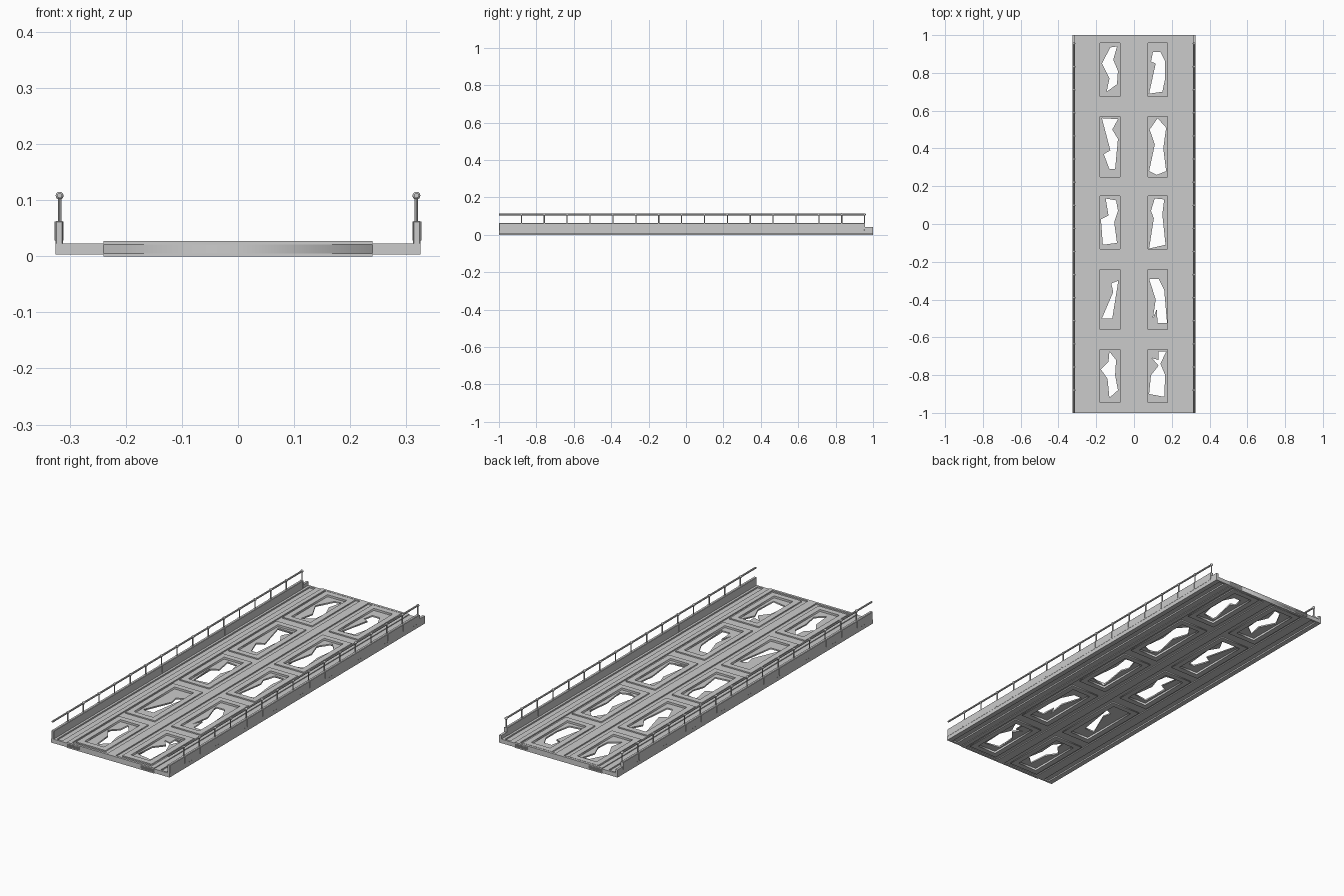
import bpy, math

if "Cube" in bpy.data.objects:
    bpy.data.objects.remove(bpy.data.objects["Cube"])


def box(name, x0, x1, y0, y1, z0, z1):
    bpy.ops.mesh.primitive_cube_add(size=1, location=((x0 + x1) / 2, (y0 + y1) / 2, (z0 + z1) / 2))
    o = bpy.context.object
    o.name = name
    o.scale = (x1 - x0, y1 - y0, z1 - z0)
    return o


def rect(x0, x1, y0, y1):
    return [(x0, y0), (x1, y0), (x1, y1), (x0, y1)]


def plate(name, loops, z0, z1):
    # flat plate: first loop is the outline, the others are holes
    cu = bpy.data.curves.new(name, 'CURVE')
    cu.dimensions = '2D'
    cu.fill_mode = 'BOTH'
    cu.extrude = (z1 - z0) / 2
    for pts in loops:
        s = cu.splines.new('POLY')
        s.points.add(len(pts) - 1)
        for p, (x, y) in zip(s.points, pts):
            p.co = (x, y, 0, 1)
        s.use_cyclic_u = True
    o = bpy.data.objects.new(name, cu)
    o.location.z = (z0 + z1) / 2
    bpy.context.collection.objects.link(o)
    bpy.ops.object.select_all(action='DESELECT')
    o.select_set(True)
    bpy.context.view_layer.objects.active = o
    bpy.ops.object.convert(target='MESH')
    return bpy.context.object


def rod(name, r, length, loc, rot=(0, 0, 0), sides=10):
    bpy.ops.mesh.primitive_cylinder_add(vertices=sides, radius=r, depth=length, location=loc, rotation=rot)
    o = bpy.context.object
    o.name = name
    bpy.ops.object.shade_smooth_by_angle()
    return o


# Panel openings
rows = [(.675, .958), (.25, .57), (-.132, .148), (-.558, -.24), (-.944, -.664)]
cols = [(-.18, -.074), (.074, .178)]

# Jagged break outlines, left column then right column
left_breaks = [
    [(-.125, .935), (-.09, .94), (-.11, .87), (-.085, .81), (-.09, .74), (-.145, .70), (-.13, .77), (-.17, .85)],
    [(-.17, .56), (-.085, .555), (-.115, .50), (-.085, .45), (-.1, .29), (-.13, .29), (-.16, .37), (-.125, .39)],
    [(-.15, .135), (-.095, .125), (-.085, .07), (-.105, .01), (-.09, -.1), (-.165, -.11), (-.175, .025), (-.135, .045)],
    [(-.12, -.315), (-.083, -.3), (-.115, -.5), (-.17, -.5), (-.11, -.36)],
    [(-.13, -.675), (-.095, -.72), (-.1, -.8), (-.085, -.88), (-.13, -.92), (-.14, -.82), (-.175, -.77), (-.135, -.73)]]
right_breaks = [
    [(.1, .91), (.14, .91), (.165, .86), (.165, .77), (.15, .7), (.08, .69), (.115, .85), (.09, .86)],
    [(.125, .56), (.17, .51), (.155, .4), (.17, .28), (.12, .26), (.08, .28), (.11, .42), (.083, .5)],
    [(.11, .135), (.16, .13), (.15, .05), (.167, -.11), (.08, -.13), (.105, .03), (.09, .07)],
    [(.08, -.29), (.13, -.29), (.16, -.35), (.175, -.525), (.125, -.525), (.12, -.45), (.1, -.5), (.115, -.4)],
    [(.095, -.71), (.13, -.72), (.13, -.675), (.17, -.675), (.14, -.74), (.165, -.8), (.16, -.915), (.08, -.9),
     (.09, -.8), (.13, -.75)]]

# Deck plate with ten openings
openings = [rect(*c, *r) for c in cols for r in rows]
plate("deck_plate", [rect(-.24, .24, -1, 1)] + openings, .005, .021)

# Raised frames and broken sheets in the openings
for (x0, x1), breaks in zip(cols, (left_breaks, right_breaks)):
    for (y0, y1), hole in zip(rows, breaks):
        f = .028
        plate("panel_frame", [rect(x0 - f, x1 + f, y0 - f, y1 + f), rect(x0, x1, y0, y1)], 0, .027)
        plate("broken_sheet", [rect(x0, x1, y0, y1), hole], .010, .017)

# Longitudinal and end beams of the deck
box("centre_beam", -.022, .022, -1, 1, 0, .027)
for s in (-1, 1):
    y = sorted((s * .988, s))
    box("deck_end_beam", -.24, .24, *y, 0, .027)
    x = sorted((s * .218, s * .24))
    box("deck_edge_beam", *x, -1, 1, 0, .027)

rail_x, rail_z, rail_end = .318, .108, .955
for s in (-1, 1):
    def side_box(name, a, b, *rest):
        return box(name, *sorted((s * a, s * b)), *rest)

    # Side walkway: two beams joined by a recessed gutter
    side_box("inner_side_beam", .24, .27, -1, 1, .003, .023)
    side_box("gutter_floor", .27, .30, -1, 1, .010, .016)
    side_box("outer_side_beam", .30, .325, -1, 1, .003, .023)
    for y0, y1 in ((-1, -.99), (.99, 1)):
        side_box("gutter_end_plate", .27, .30, y0, y1, .003, .023)

    # Curb with a lower end block
    curb = side_box("curb", .3115, .3255, -1, rail_end, .021, .063)
    bpy.ops.object.transform_apply(location=False, rotation=False, scale=True)
    bev = curb.modifiers.new("bevel", 'BEVEL')
    bev.width = .002
    bev.segments = 1
    side_box("curb_end_block", .3125, .325, rail_end, 1, .021, .041)

    # Handrail
    rod("handrail", .0045, 1 + rail_end, (s * rail_x, (rail_end - 1) / 2, rail_z), (math.pi / 2, 0, 0))

    # Posts with ball joints and curb brackets
    for i in range(16):
        y = -.88 + i * (rail_end + .88) / 15
        rod("rail_post", .003, rail_z - .03, (s * rail_x, y, (rail_z + .03) / 2), sides=8)
        bpy.ops.mesh.primitive_uv_sphere_add(segments=12, ring_count=8, radius=.007,
                                             location=(s * rail_x, y, rail_z))
        bpy.context.object.name = "rail_joint"
        bpy.ops.object.shade_smooth()
        side_box("post_bracket", .311, .3268, y - .003, y + .003, .028, .062)
